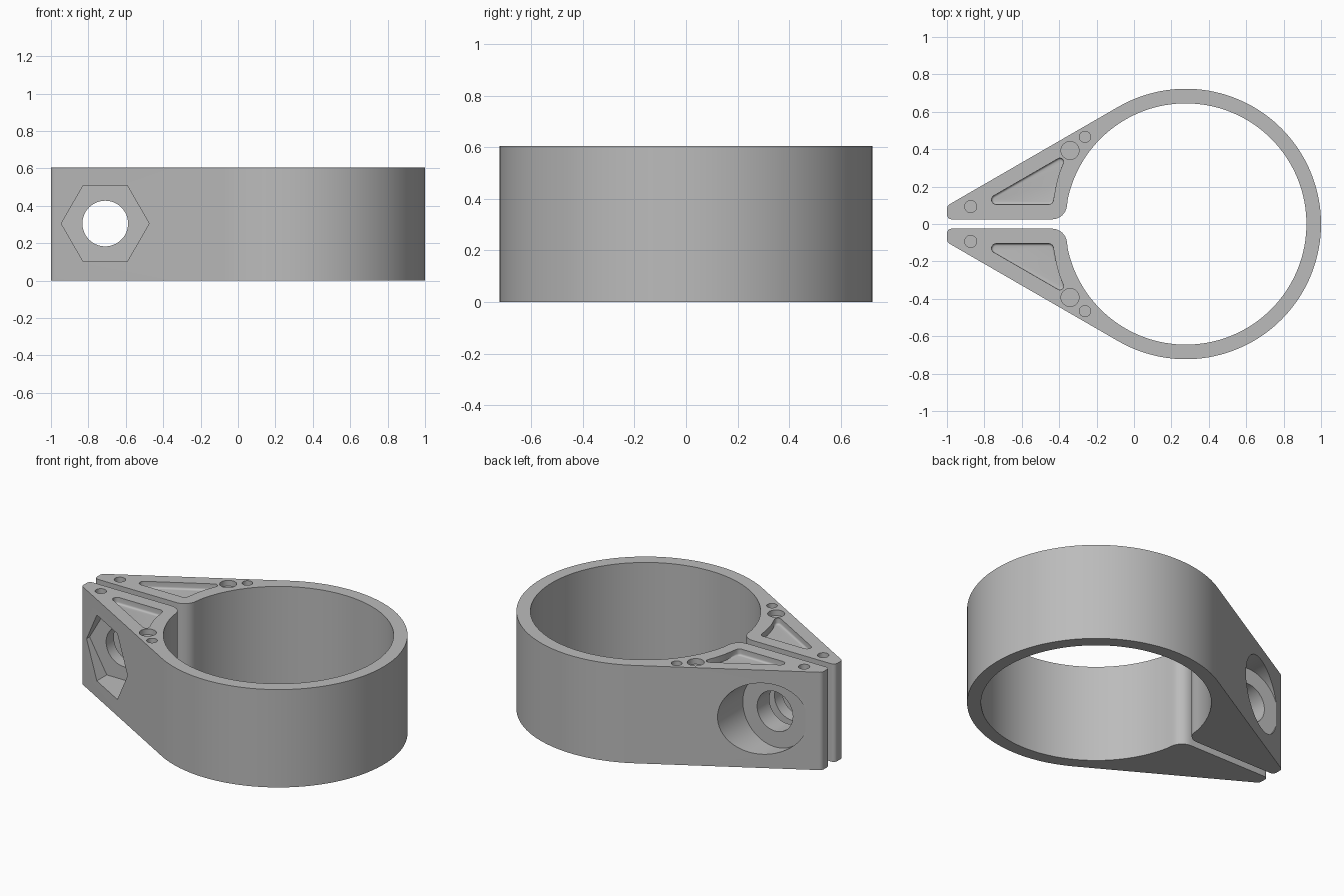
import bpy, bmesh
from math import sin, cos, tan, radians, pi, sqrt
from mathutils import Vector, Matrix

if "Cube" in bpy.data.objects:
    bpy.data.objects.remove(bpy.data.objects["Cube"])

H = 0.605                       # band height
CX, R_OUT, R_IN = 0.277, 0.723, 0.645
GAP = 0.025                     # half width of the slit
BOLT = (-0.71, 0.305)           # x, z of the clamping bolt

grey = bpy.data.materials.new("grey_metal")
grey.use_nodes = True
colour = (0.5, 0.5, 0.5, 1)
grey.diffuse_color = colour
grey.node_tree.nodes["Principled BSDF"].inputs["Base Color"].default_value = colour


def arc(radius, start, end, steps):
    """Points on a circle around the ring axis, with no corner rounding."""
    angles = [radians(start + (end - start) * i / steps) for i in range(steps + 1)]
    return [(CX + radius * cos(a), radius * sin(a), 0) for a in angles]


def fillet(corners, steps=8):
    """Round each (x, y, radius) corner of a closed outline."""
    out = []
    for i, (x, y, r) in enumerate(corners):
        p = Vector((x, y))
        if r == 0:
            out.append(p)
            continue
        a = (Vector(corners[i - 1][:2]) - p).normalized()
        b = (Vector(corners[(i + 1) % len(corners)][:2]) - p).normalized()
        half = a.angle(b) / 2
        centre = p + (a + b).normalized() * (r / sin(half))
        first = p + a * (r / tan(half)) - centre
        last = p + b * (r / tan(half)) - centre
        sweep = first.angle_signed(last)
        for k in range(steps + 1):
            t = -sweep * k / steps
            out.append(centre + Matrix.Rotation(t, 2) @ first)
    return out


def to_object(bm, name, helper=False):
    bmesh.ops.recalc_face_normals(bm, faces=bm.faces)
    mesh = bpy.data.meshes.new(name)
    bm.to_mesh(mesh)
    bm.free()
    mesh.materials.append(grey)
    ob = bpy.data.objects.new(name, mesh)
    bpy.context.collection.objects.link(ob)
    ob.hide_render = helper
    return ob


def prism(name, outline, z0, z1, floor_round=0, helper=False):
    """Extrude an outline upwards, optionally rounding its lower rim."""
    bm = bmesh.new()
    base = bm.faces.new([bm.verts.new((p[0], p[1], z0)) for p in outline])
    top = bmesh.ops.extrude_face_region(bm, geom=[base], use_keep_orig=True)["geom"]
    for v in top:
        if isinstance(v, bmesh.types.BMVert):
            v.co.z = z1
    if floor_round:
        bmesh.ops.bevel(bm, geom=list(base.edges), offset=floor_round, segments=4,
                        profile=0.5, affect="EDGES")
    return to_object(bm, name, helper)


def rod(name, sides, radius, centre, y0=None, y1=None, depth=0.0, turn=0.0):
    """Cylinder cutter: along y when y0 and y1 are given, else down from the top."""
    bm = bmesh.new()
    length = (y1 - y0) if y0 is not None else depth * 2
    bmesh.ops.create_cone(bm, cap_ends=True, segments=sides, radius1=radius,
                          radius2=radius, depth=length,
                          matrix=Matrix.Rotation(turn, 4, "Z"))
    if y0 is not None:
        bm.transform(Matrix.Translation((centre[0], (y0 + y1) / 2, centre[1]))
                     @ Matrix.Rotation(pi / 2, 4, "X"))
    else:
        bm.transform(Matrix.Translation((centre[0], centre[1], H)))
    return to_object(bm, name, True)


# Clamp outline: round outside, two tapered arms, slit and bore
tip_y = R_OUT * sin(pi / 3) - (CX - R_OUT / 2 + 1) * tan(pi / 6)
lip_x = CX - sqrt(R_IN ** 2 - GAP ** 2)
outline = arc(R_OUT, -120, 120, 96)
outline += [(-1, tip_y, 0.03), (-1, GAP, 0.025), (lip_x, GAP, 0.08)]
outline += arc(R_IN, 168, -168, 128)
outline += [(lip_x, -GAP, 0.08), (-1, -GAP, 0.025), (-1, -tip_y, 0.03)]
clamp = prism("clamp_body", fillet(outline), 0, H)

# Bolt hole, hexagonal nut seat and round head seat
cutters = [
    rod("bolt_hole_cutter", 64, 0.122, BOLT, -0.6, 0.6),
    rod("nut_seat_cutter", 6, 0.235, BOLT, -0.8, -0.1, turn=pi / 2),
    rod("head_seat_cutter", 64, 0.22, BOLT, 0.145, 0.8),
]

# Shallow pockets and blind holes on the top of both arms
pocket = [(-0.83, 0.105, 0.025), (-0.435, 0.105, 0.025),
          (-0.409, 0.25, 0.5), (-0.355, 0.379, 0.02)]
holes = [(-0.873, 0.093, 0.032), (-0.342, 0.393, 0.048), (-0.262, 0.466, 0.03)]
for side, s in (("left", 1), ("right", -1)):
    shape = [(p.x, s * p.y) for p in fillet(pocket)]
    cutters.append(prism(f"{side}_pocket_cutter", shape, H - 0.04, H + 0.05, 0.012, True))
    for x, y, r in holes:
        cutters.append(rod(f"{side}_hole_cutter", 32, r, (x, s * y), depth=0.035))

for c in cutters:
    mod = clamp.modifiers.new(c.name, "BOOLEAN")
    mod.operation, mod.solver, mod.object = "DIFFERENCE", "EXACT", c

# Apply the cuts, drop the cutters and smooth the curved walls
bpy.ops.object.select_all(action="DESELECT")
clamp.select_set(True)
bpy.context.view_layer.objects.active = clamp
for mod in list(clamp.modifiers):
    bpy.ops.object.modifier_apply(modifier=mod.name)
for c in cutters:
    bpy.data.objects.remove(c)
bpy.ops.object.shade_smooth_by_angle(angle=radians(30))
